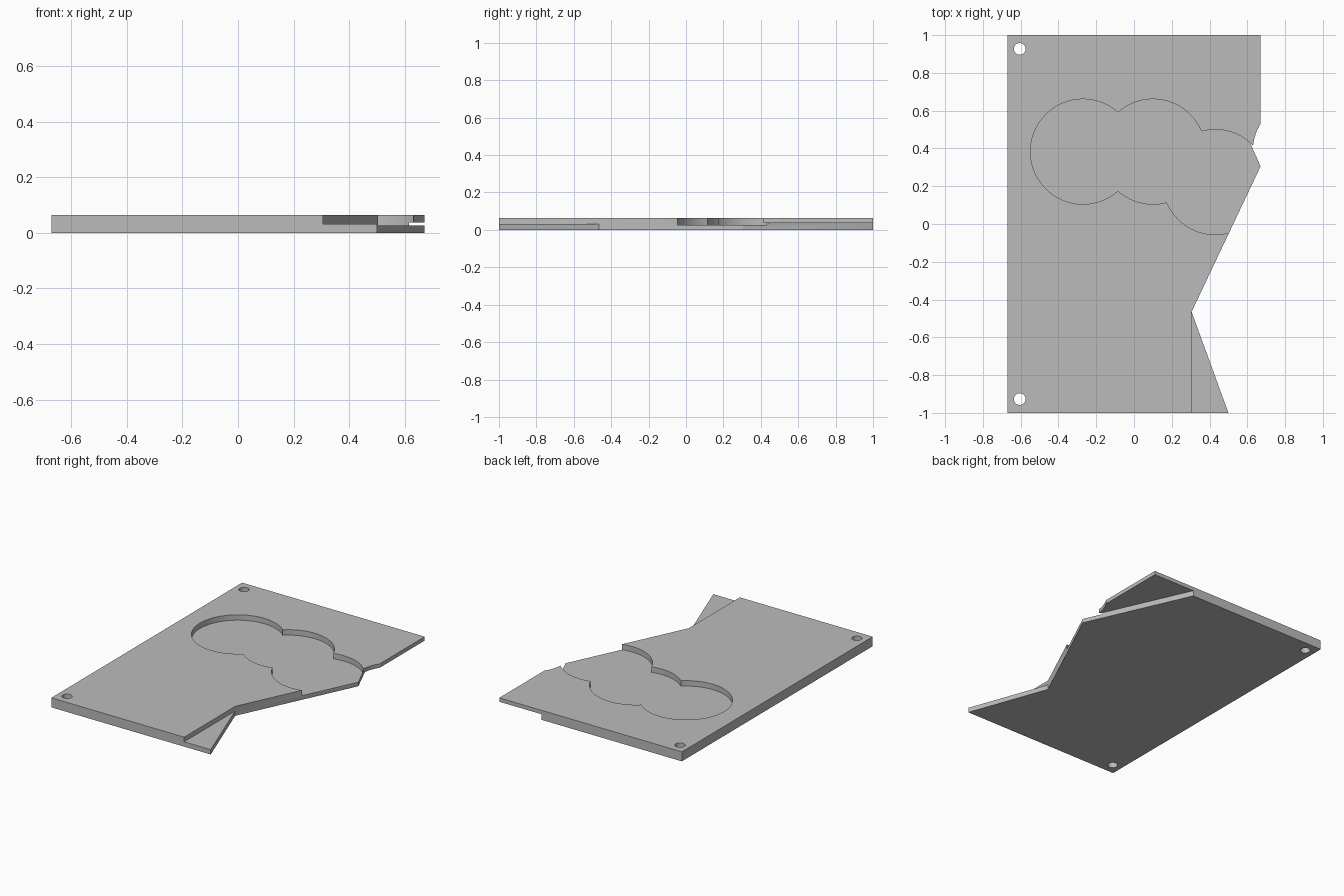
import bpy
import bmesh
import math

cube = bpy.data.objects.get("Cube")
if cube:
    bpy.data.objects.remove(cube, do_unlink=True)

THICK = 0.063       # full plate thickness
POCKET_FLOOR = 0.027
TAB_TOP = 0.032     # top of the front lap tab
LIP_BASE = 0.037    # underside of the rear overhanging lip

grey = bpy.data.materials.new("plain grey")
grey.use_nodes = True
grey.diffuse_color = (0.5, 0.5, 0.5, 1)
bsdf = next(n for n in grey.node_tree.nodes if n.type == 'BSDF_PRINCIPLED')
bsdf.inputs["Base Color"].default_value = grey.diffuse_color


def prism(name, outline, z0, z1):
    """Extrude a flat outline from z0 to z1."""
    bm = bmesh.new()
    face = bm.faces.new([bm.verts.new((x, y, z0)) for x, y in outline])
    out = bmesh.ops.extrude_face_region(bm, geom=[face])
    top = [v for v in out["geom"] if isinstance(v, bmesh.types.BMVert)]
    bmesh.ops.translate(bm, verts=top, vec=(0, 0, z1 - z0))
    bmesh.ops.recalc_face_normals(bm, faces=bm.faces)
    mesh = bpy.data.meshes.new(name)
    bm.to_mesh(mesh)
    bm.free()
    obj = bpy.data.objects.new(name, mesh)
    bpy.context.collection.objects.link(obj)
    return obj


def circle(cx, cy, r, n):
    return [(cx + r * math.cos(2 * math.pi * i / n),
             cy + r * math.sin(2 * math.pi * i / n)) for i in range(n)]


def cut(target, cutter):
    """Subtract the cutter, then discard it."""
    cutter.hide_render = True
    mod = target.modifiers.new("cut", 'BOOLEAN')
    mod.operation = 'DIFFERENCE'
    mod.solver = 'EXACT'
    mod.object = cutter
    bpy.context.view_layer.objects.active = target
    bpy.ops.object.modifier_apply(modifier=mod.name)
    bpy.data.objects.remove(cutter, do_unlink=True)


# Plate with a notched right side
plate = prism("recessed_plate", [(-0.67, -1), (0.5, -1), (0.305, -0.465),
                                 (0.67, 0.305), (0.67, 1), (-0.67, 1)], 0, THICK)
plate.data.materials.append(grey)

# Front lap tab: remove the upper half beyond the straight edge
cut(plate, prism("tab_cutter", [(0.305, -1.1), (0.8, -1.1), (0.8, -0.465),
                                (0.305, -0.465)], TAB_TOP, 0.2))

# Rear lip: remove the lower half beyond the slanted edge
cut(plate, prism("lip_cutter", [(0.315, 1.1), (0.715, 0.205), (0.9, 0.205),
                                (0.9, 1.1)], -0.1, LIP_BASE))

# Overlapping round pockets; the last one only nicks the lip
for cx, cy in [(-0.27, 0.383), (0.1, 0.383), (0.43, 0.222), (0.907, 0.385)]:
    cut(plate, prism("pocket_cutter", circle(cx, cy, 0.278, 96), POCKET_FLOOR, 0.2))

# Screw holes along the left side
for y in (-0.927, 0.927):
    cut(plate, prism("hole_cutter", circle(-0.605, y, 0.031, 32), -0.1, 0.2))

# Smooth round walls, crisp edges
bpy.ops.object.select_all(action='DESELECT')
plate.select_set(True)
bpy.context.view_layer.objects.active = plate
bpy.ops.object.shade_smooth_by_angle(angle=math.radians(30))
